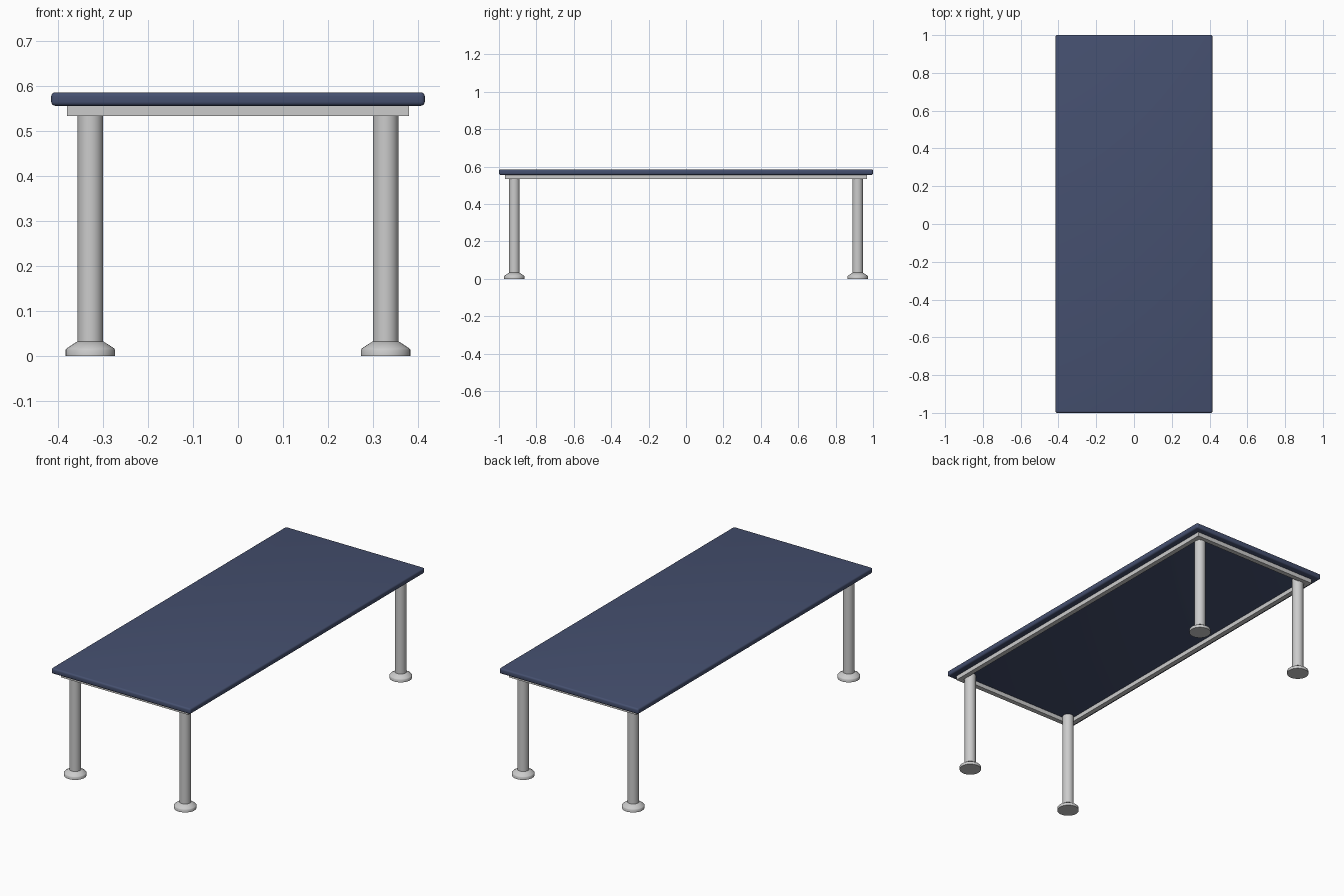
import bpy, bmesh, math
from mathutils import Matrix

if "Cube" in bpy.data.objects:
    bpy.data.objects.remove(bpy.data.objects["Cube"])

BLUE = bpy.data.materials.new("blue_top")
BLUE.diffuse_color = (0.06, 0.08, 0.16, 1)
BLUE.use_nodes = True
BLUE.node_tree.nodes["Principled BSDF"].inputs["Base Color"].default_value = BLUE.diffuse_color


def finish(bm, name):
    bmesh.ops.recalc_face_normals(bm, faces=bm.faces)
    me = bpy.data.meshes.new(name)
    bm.to_mesh(me)
    bm.free()
    ob = bpy.data.objects.new(name, me)
    bpy.context.collection.objects.link(ob)
    bpy.ops.object.select_all(action='DESELECT')
    bpy.context.view_layer.objects.active = ob
    ob.select_set(True)
    bpy.ops.object.shade_smooth_by_angle(angle=math.radians(35))
    return ob


def lathe(name, profile, x, y, sides=32):
    bm = bmesh.new()
    rings = []
    for r, z in profile:
        rings.append([bm.verts.new((x + r * math.cos(2 * math.pi * i / sides),
                                    y + r * math.sin(2 * math.pi * i / sides), z))
                      for i in range(sides)])
    for a, b in zip(rings, rings[1:]):
        for i in range(sides):
            j = (i + 1) % sides
            bm.faces.new((a[i], a[j], b[j], b[i]))
    bm.faces.new(rings[0])
    bm.faces.new(rings[-1])
    return finish(bm, name)


# Tabletop with rounded edges
bm = bmesh.new()
bmesh.ops.create_cube(bm, size=1, matrix=Matrix.Translation((0, 0, 0.571))
                      @ Matrix.Diagonal((0.83, 2.0, 0.03, 1)))
bmesh.ops.bevel(bm, geom=bm.edges[:], offset=0.009, segments=4,
                profile=0.5, affect='EDGES')
finish(bm, "tabletop").data.materials.append(BLUE)

# Frame: a hollow rectangle under the top
bm = bmesh.new()
loops = []
for hx, hy, z in ((0.38, 0.967, 0.533), (0.38, 0.967, 0.557),
                  (0.354, 0.941, 0.557), (0.354, 0.941, 0.533)):
    loops.append([bm.verts.new((sx * hx, sy * hy, z))
                  for sx, sy in ((-1, -1), (1, -1), (1, 1), (-1, 1))])
for k in range(4):
    a, b = loops[k], loops[(k + 1) % 4]
    for i in range(4):
        j = (i + 1) % 4
        bm.faces.new((a[i], a[j], b[j], b[i]))
finish(bm, "frame")

# Legs and flared feet at the four corners
for sy, end in ((-1, "front"), (1, "back")):
    for sx, side in ((-1, "left"), (1, "right")):
        x, y = sx * 0.328, sy * 0.918
        lathe(f"{end}_{side}_leg", [(0.0285, 0.025), (0.0285, 0.557)], x, y)
        lathe(f"{end}_{side}_foot",
              [(0.055, 0), (0.055, 0.014), (0.053, 0.017), (0.0285, 0.033)], x, y)
